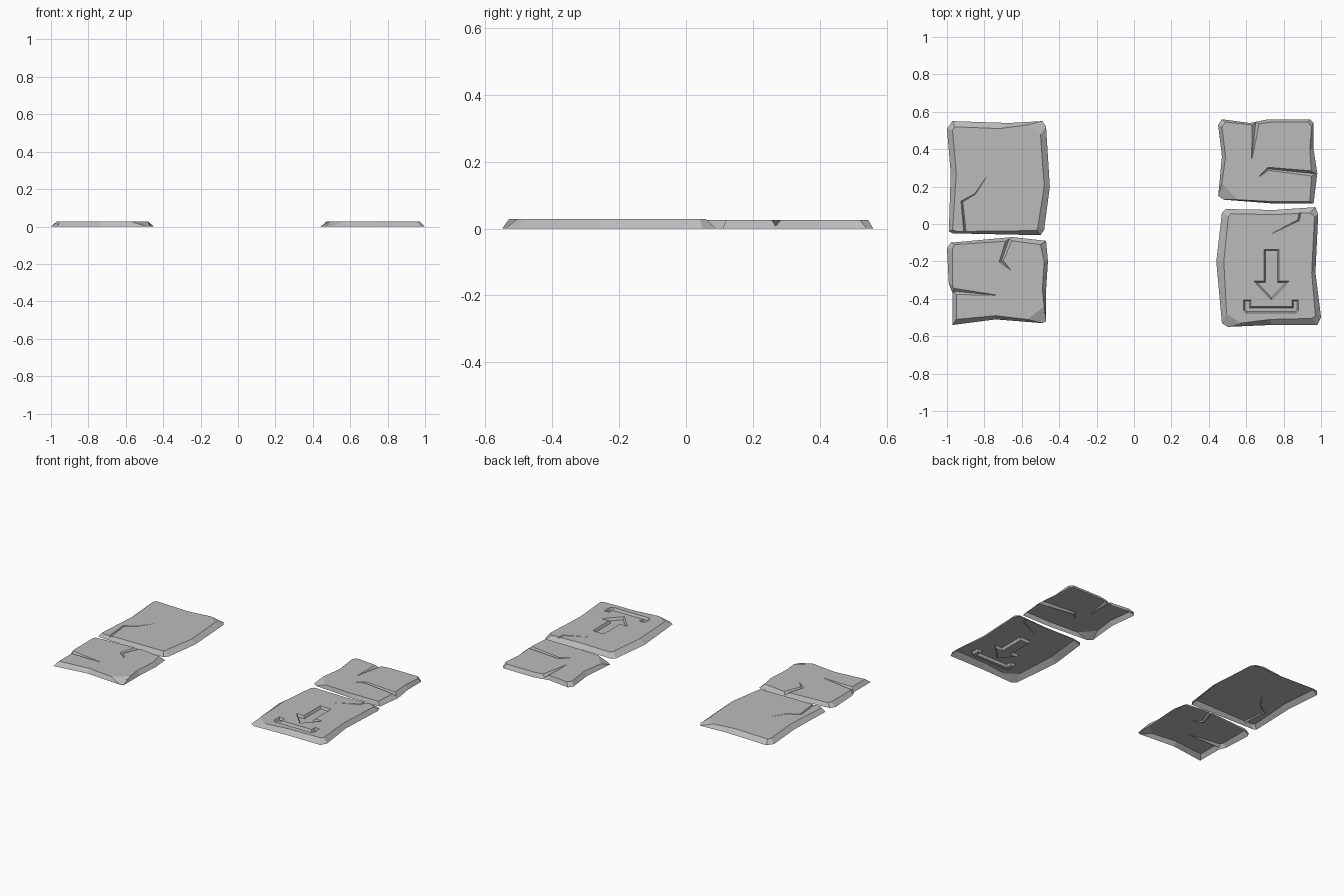
import bpy, bmesh
from mathutils import Vector

if "Cube" in bpy.data.objects:
    bpy.data.objects.remove(bpy.data.objects["Cube"])

stone = bpy.data.materials.new("grey_stone")
stone.use_nodes = True
GREY = (0.5, 0.5, 0.5, 1)
stone.diffuse_color = GREY
stone.node_tree.nodes["Principled BSDF"].inputs["Base Color"].default_value = GREY


def loft(name, rings):
    """Closed solid through rings of 3D points, capped at both ends."""
    bm = bmesh.new()
    loops = [[bm.verts.new(p) for p in ring] for ring in rings]
    n = len(loops[0])
    for a, b in zip(loops, loops[1:]):
        for i in range(n):
            j = (i + 1) % n
            bm.faces.new((a[i], a[j], b[j], b[i]))
    bm.faces.new(list(reversed(loops[0])))
    bm.faces.new(loops[-1])
    bmesh.ops.recalc_face_normals(bm, faces=bm.faces)
    mesh = bpy.data.meshes.new(name)
    bm.to_mesh(mesh)
    bm.free()
    mesh.materials.append(stone)
    obj = bpy.data.objects.new(name, mesh)
    bpy.context.collection.objects.link(obj)
    return obj


def at(points, z):
    return [(x, y, z) for x, y in points]


def sideways(points, i, closed=False):
    """Mitred left-hand normal of a path at point i."""
    n = len(points)
    p = [Vector(q) for q in points]
    segs = []
    if closed or i > 0:
        segs.append((p[i] - p[i - 1]).normalized())
    if closed or i < n - 1:
        segs.append((p[(i + 1) % n] - p[i]).normalized())
    normals = [Vector((-d.y, d.x)) for d in segs]
    m = sum(normals, Vector((0, 0))).normalized()
    return m / max(m.dot(normals[0]), 0.4)


def crack_cutter(path, width, depth, top):
    """V-shaped wedge along a path, dying out at its last point."""
    rings = []
    last = len(path) - 1
    for i, q in enumerate(path):
        fade = 1 - 0.93 * i / last
        c, s = Vector(q), sideways(path, i) * width * fade / 2
        a, b = c + s * 1.3, c - s * 1.3
        rings.append([(a.x, a.y, top + depth * fade * 0.3),
                      (b.x, b.y, top + depth * fade * 0.3),
                      (c.x, c.y, top - depth * fade)])
    return loft("crack_cutter", rings)


def recess_cutter(outline, depth, top, slope=0.008):
    """Sunken shape with sloping walls; outline runs counterclockwise."""
    floor = []
    for i, q in enumerate(outline):
        floor.append(Vector(q) + sideways(outline, i, True) * slope)
    return loft("recess_cutter", [at(floor, top - depth), at(outline, top),
                                  at(outline, top + 0.01)])


def slab(name, base, rim, top, cutters):
    """Chipped paving slab, carved by cutters and open underneath."""
    obj = loft(name, [at(base, 0), at(rim, top)])
    for cutter in cutters:
        cutter.hide_render = True
        mod = obj.modifiers.new("carve", 'BOOLEAN')
        mod.operation = 'DIFFERENCE'
        mod.solver = 'EXACT'
        mod.object = cutter
    bpy.context.view_layer.update()
    graph = bpy.context.evaluated_depsgraph_get()
    mesh = bpy.data.meshes.new_from_object(obj.evaluated_get(graph))
    obj.modifiers.clear()
    obj.data = mesh
    for cutter in cutters:
        bpy.data.objects.remove(cutter)
    bm = bmesh.new()
    bm.from_mesh(mesh)
    under = [f for f in bm.faces if all(v.co.z < 0.0001 for v in f.verts)]
    bmesh.ops.delete(bm, geom=under, context='FACES')
    bm.to_mesh(mesh)
    bm.free()
    mesh.name = name


LOW, HIGH = 0.026, 0.028

# Large slab, right back
slab("right_back_slab",
     [(-.99, -.04), (-.97, -.05), (-.5, -.06), (-.48, -.03), (-.45, .2), (-.47, .52),
      (-.49, .55), (-.67, .54), (-.97, .55), (-1, .51), (-.98, .27)],
     [(-.97, -.03), (-.95, -.04), (-.52, -.035), (-.515, -.02), (-.48, .2), (-.5, .48),
      (-.57, .53), (-.72, .51), (-.96, .52), (-.97, .5), (-.95, .27)],
     LOW,
     [crack_cutter([(-.9, -.08), (-.92, .12), (-.85, .16), (-.79, .25)], .014, .01, LOW)])

# Small slab, right front
slab("right_front_slab",
     [(-.97, -.54), (-.74, -.51), (-.49, -.53), (-.47, -.52), (-.47, -.35), (-.46, -.2),
      (-.47, -.09), (-.65, -.07), (-.98, -.1), (-1, -.13), (-.99, -.32), (-.97, -.37)],
     [(-.95, -.51), (-.74, -.49), (-.57, -.51), (-.48, -.44), (-.49, -.35), (-.48, -.2),
      (-.5, -.11), (-.65, -.09), (-.96, -.11), (-.97, -.13), (-.97, -.33), (-.95, -.37)],
     LOW,
     [crack_cutter([(-1.02, -.355), (-.74, -.38)], .04, .021, LOW),
      crack_cutter([(-.66, -.06), (-.71, -.2), (-.66, -.245)], .035, .018, LOW),
      crack_cutter([(-.45, -.46), (-.57, -.52)], .02, .015, LOW)])

# Small slab, left back
slab("left_back_slab",
     [(.45, .15), (.48, .13), (.74, .11), (.96, .11), (.98, .27), (.96, .4), (.96, .54),
      (.94, .56), (.72, .56), (.62, .54), (.47, .56), (.45, .53), (.47, .36)],
     [(.47, .22), (.55, .13), (.74, .12), (.94, .12), (.95, .26), (.94, .4), (.95, .52),
      (.93, .545), (.73, .545), (.63, .53), (.49, .545), (.47, .52), (.49, .36)],
     LOW,
     [crack_cutter([(.655, .58), (.63, .35)], .045, .021, LOW),
      crack_cutter([(1, .265), (.72, .295), (.67, .255)], .03, .02, LOW)])

# Large slab, left front, with a sunken arrow above a tray
arrow = [(.735, -.405), (.83, -.305), (.775, -.305), (.775, -.135),
         (.695, -.135), (.695, -.305), (.64, -.305)]
tray = [(.6, -.475), (.865, -.475), (.88, -.46), (.88, -.405), (.845, -.405),
        (.845, -.44), (.625, -.44), (.625, -.405), (.585, -.405), (.585, -.46)]
slab("left_front_slab",
     [(.47, -.53), (.5, -.55), (.73, -.54), (.98, -.54), (1, -.5), (.97, -.26), (.985, .05),
      (.97, .09), (.75, .075), (.49, .08), (.47, .06), (.44, -.2)],
     [(.495, -.48), (.57, -.53), (.73, -.51), (.95, -.505), (.97, -.49), (.95, -.26),
      (.965, .04), (.94, .06), (.75, .05), (.52, .055), (.505, .04), (.48, -.2)],
     HIGH,
     [recess_cutter(arrow, .016, HIGH),
      recess_cutter(tray, .016, HIGH),
      crack_cutter([(.895, .1), (.88, .02), (.74, -.05)], .016, .009, HIGH)])
